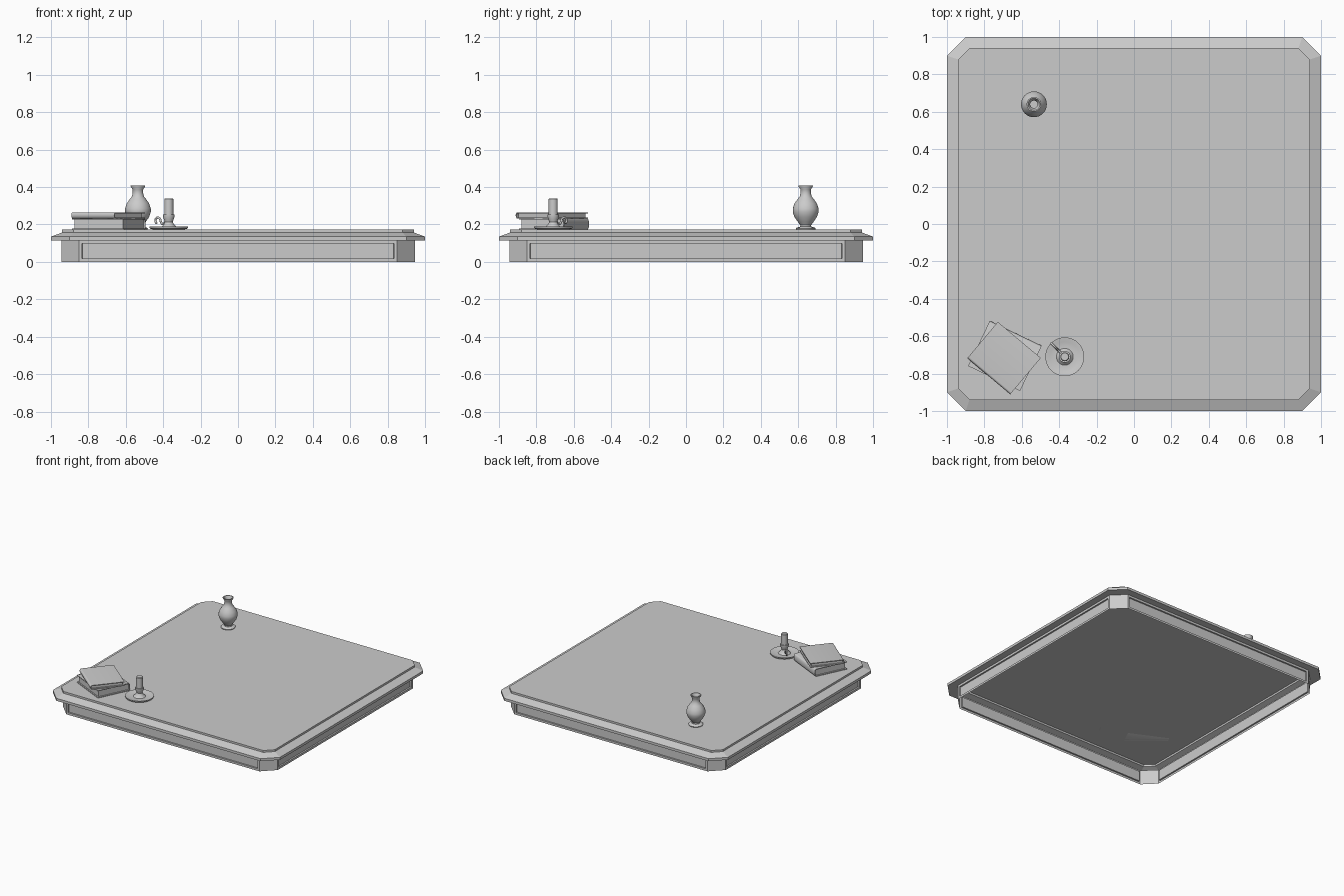
import bpy, bmesh, math
from mathutils import Vector

if "Cube" in bpy.data.objects:
    bpy.data.objects.remove(bpy.data.objects["Cube"])

TOP = 0.172  # height of the table surface


def finish(bm, name, smooth=False, recalc=True):
    if recalc:
        bmesh.ops.recalc_face_normals(bm, faces=bm.faces)
    me = bpy.data.meshes.new(name)
    bm.to_mesh(me)
    bm.free()
    ob = bpy.data.objects.new(name, me)
    bpy.context.collection.objects.link(ob)
    if smooth:
        bpy.ops.object.select_all(action='DESELECT')
        ob.select_set(True)
        bpy.context.view_layer.objects.active = ob
        bpy.ops.object.shade_smooth_by_angle(angle=math.radians(35))
    return ob


def octagon(bm, half, cut, z):
    a, b = half, half - cut
    pts = [(a, -b), (a, b), (b, a), (-b, a), (-a, b), (-a, -b), (-b, -a), (b, -a)]
    return [bm.verts.new((x, y, z)) for x, y in pts]


def bridge(bm, lower, upper):
    n = len(lower)
    return [bm.faces.new((lower[i], lower[(i + 1) % n], upper[(i + 1) % n], upper[i]))
            for i in range(n)]


def lathe(name, profile, loc, segs=32):
    bm = bmesh.new()
    rings = []
    for r, z in profile:
        rings.append([bm.verts.new((r * math.cos(t), r * math.sin(t), z))
                      for t in (2 * math.pi * i / segs for i in range(segs))])
    for lo, hi in zip(rings, rings[1:]):
        bridge(bm, lo, hi)
    bm.faces.new(rings[0])
    bm.faces.new(rings[-1])
    ob = finish(bm, name, smooth=True)
    ob.location = loc
    return ob


# tabletop: stacked octagons forming the moulded rim and raised slab
bm = bmesh.new()
rings = [octagon(bm, *p) for p in ((0.945, 0.095, 0.115), (1.0, 0.1, 0.115), (1.0, 0.1, 0.135),
                                   (0.94, 0.06, 0.157), (0.94, 0.06, TOP))]
for lo, hi in zip(rings, rings[1:]):
    bridge(bm, lo, hi)
bm.faces.new(rings[-1])
finish(bm, "tabletop", recalc=False)

# apron: open octagonal band with a sunken panel on each long side
bm = bmesh.new()
sides = bridge(bm, octagon(bm, 0.945, 0.095, 0), octagon(bm, 0.945, 0.095, 0.115))
bm.normal_update()
panels = [f for f in sides if max(abs(f.normal.x), abs(f.normal.y)) > 0.9]
bmesh.ops.inset_individual(bm, faces=panels, thickness=0.024)
bmesh.ops.inset_individual(bm, faces=panels, thickness=0.0005, depth=-0.012)
finish(bm, "apron", recalc=False)

# vase with a hollow neck
lathe("vase", [(0.051, 0), (0.053, 0.006), (0.048, 0.011), (0.03, 0.016), (0.029, 0.024),
               (0.042, 0.042), (0.06, 0.068), (0.069, 0.095), (0.069, 0.113), (0.06, 0.14),
               (0.043, 0.164), (0.032, 0.178), (0.028, 0.195), (0.028, 0.215), (0.039, 0.232),
               (0.039, 0.237), (0.032, 0.237), (0.02, 0.215), (0.02, 0.175)],
      (-0.535, 0.64, TOP))

# candle holder: dish, stem and socket
CX, CY = -0.37, -0.71
lathe("candle_holder", [(0.078, 0), (0.1, 0.006), (0.104, 0.012), (0.104, 0.018), (0.099, 0.018),
                        (0.08, 0.011), (0.045, 0.011), (0.038, 0.018), (0.026, 0.03),
                        (0.022, 0.042), (0.026, 0.055), (0.031, 0.07), (0.031, 0.082),
                        (0.025, 0.082)], (CX, CY, TOP))
lathe("candle", [(0.024, 0.08), (0.024, 0.163), (0.02, 0.168)], (CX, CY, TOP), 24)

# curled handle as a round tube
cu = bpy.data.curves.new("holder_handle", 'CURVE')
cu.dimensions = '3D'
cu.bevel_depth = 0.006
cu.bevel_resolution = 2
cu.use_fill_caps = True
path = [(0.022, 0.045), (0.045, 0.03), (0.058, 0.04), (0.068, 0.06),
        (0.088, 0.064), (0.101, 0.048), (0.092, 0.034)]
sp = cu.splines.new('BEZIER')
sp.bezier_points.add(len(path) - 1)
for bp, (d, z) in zip(sp.bezier_points, path):
    bp.co = (-0.71 * d, 0.71 * d, z)
    bp.handle_left_type = bp.handle_right_type = 'AUTO'
sp.resolution_u = 5
handle = bpy.data.objects.new("holder_handle", cu)
handle.location = (CX, CY, TOP)
bpy.context.collection.objects.link(handle)


def extrude_x(name, section, length, loc, rot):
    bm = bmesh.new()
    ends = [[bm.verts.new((s * length / 2, y, z)) for y, z in section] for s in (-1, 1)]
    bridge(bm, *ends)
    for e in ends:
        bm.faces.new(e)
    ob = finish(bm, name, smooth=True)
    ob.location = loc
    ob.rotation_euler.z = rot
    return ob


def book(name, length, width, height, loc, degrees, t=0.006):
    # cover section: a C shape with a rounded spine on the -y side
    h, w = height / 2, width / 2

    def arc(ry, rz):
        return [(-w + 0.012 - ry * math.sin(a), h - rz * math.cos(a))
                for a in (math.pi * i / 8 for i in range(9))]
    outer = [(w, 0)] + [(y, height - z) for y, z in arc(0.012, h)][::-1] + [(w, height)]
    inner = [(w, height - t)] + [(y, height - z) for y, z in arc(0.006, h - t)] + [(w, t)]
    rot = math.radians(degrees)
    extrude_x(name + "_cover", outer + inner, length, loc, rot)
    # page block set back from the cover
    extrude_x(name + "_pages", [(-w + 0.01, t), (w - 0.01, t), (w - 0.01, height - t),
                                (-w + 0.01, height - t)], length - 0.02, loc, rot)


# two stacked books, turned against each other
book("lower_book", 0.308, 0.268, 0.06, (-0.69, -0.705, TOP), 154.4)
book("upper_book", 0.30, 0.254, 0.033, (-0.695, -0.717, TOP + 0.06), -40)
